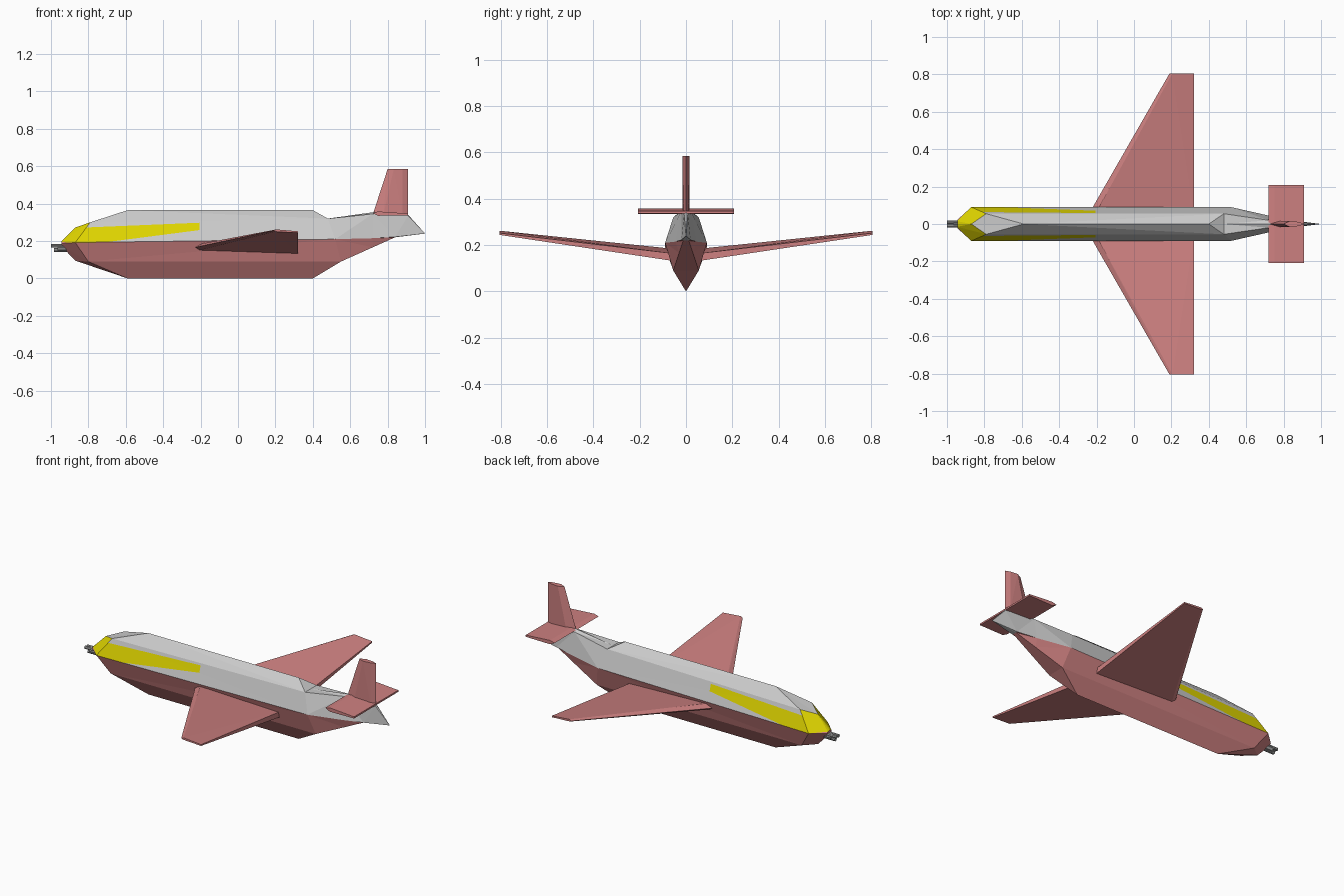
import bpy, bmesh
from math import pi
from mathutils import Vector, Matrix

cube = bpy.data.objects.get("Cube")
if cube:
    bpy.data.objects.remove(cube)


def material(name, rgb):
    m = bpy.data.materials.new(name)
    m.use_nodes = True
    m.diffuse_color = (*rgb, 1)
    m.node_tree.nodes["Principled BSDF"].inputs["Base Color"].default_value = (*rgb, 1)
    return m


GREY = material("light grey", (0.6, 0.6, 0.6))
RED = material("dusty red", (0.62, 0.22, 0.22))
YELLOW = material("yellow", (0.75, 0.67, 0.0))
METAL = material("gun metal", (0.38, 0.38, 0.38))


def loft(sections):
    """Skin a list of equal-length point rings, close the ends, merge repeats."""
    bm = bmesh.new()
    rings = [[bm.verts.new(p) for p in s] for s in sections]
    n = len(rings[0])
    for a, b in zip(rings, rings[1:]):
        for i in range(n):
            j = (i + 1) % n
            bm.faces.new((a[i], a[j], b[j], b[i]))
    bm.faces.new(rings[0])
    bm.faces.new(rings[-1])
    bmesh.ops.remove_doubles(bm, verts=bm.verts, dist=0.0005)
    bmesh.ops.triangulate(bm, faces=bm.faces)
    bmesh.ops.recalc_face_normals(bm, faces=bm.faces)
    return bm


def finish(bm, name, *mats):
    me = bpy.data.meshes.new(name)
    bm.to_mesh(me)
    bm.free()
    ob = bpy.data.objects.new(name, me)
    bpy.context.collection.objects.link(ob)
    for m in mats:
        me.materials.append(m)
    return ob


# Fuselage: each station lists spine, shoulder, waist, chine and keel
shoulder_f, shoulder_r = (-.79, .055, .30), (.48, .055, .32)
waist_f, waist_r = (-.87, .09, .192), (.52, .09, .21)
chine_f, chine_r = (-.80, .055, .09), (.55, .055, .09)
tip = (1, 0, .24)
stations = [
    [(-.945, 0, .197), (-.945, .015, .194), (-.945, .022, .187), (-.945, .015, .178), (-.945, 0, .174)],
    [(-.87, 0, .272), shoulder_f, waist_f, chine_f, (-.87, 0, .095)],
    [(-.59, 0, .365), shoulder_f, waist_f, chine_f, (-.59, 0, 0)],
    [(.40, 0, .365), shoulder_r, waist_r, chine_r, (.40, 0, 0)],
    [(.48, 0, .32), shoulder_r, waist_r, chine_r, (.55, 0, .09)],
    [(.73, 0, .355), (.72, .02, .345), (.72, .045, .215), (.72, .03, .166), (.72, 0, .166)],
    [(.91, 0, .34), (.91, .008, .335), (.84, .02, .222), (.84, .012, .22), (.84, 0, .22)],
    [tip] * 5,
]
rings = [s + [(x, -y, z) for x, y, z in s[3:0:-1]] for s in stations]
body = loft(rings)


# Yellow side band: cut along its edges, then colour by position
def line(x, a, b):
    return a[1] + (b[1] - a[1]) * (x - a[0]) / (b[0] - a[0])


band_top = ((-.87, .27), (-.2, .298))
band_low = ((-.72, .192), (-.21, .258))
band_end = -.205
cuts = [(Vector((a[0], 0, a[1])), Vector((a[1] - b[1], 0, b[0] - a[0])).normalized())
        for a, b in (band_top, band_low)]
cuts.append((Vector((band_end, 0, 0)), Vector((1, 0, 0))))
for co, no in cuts:
    bmesh.ops.bisect_plane(body, geom=body.verts[:] + body.edges[:] + body.faces[:],
                           plane_co=co, plane_no=no, dist=1e-5)
body.normal_update()
for f in body.faces:
    c = f.calc_center_median()
    if c.z < line(c.x, (-.87, .192), (.84, .22)):
        f.material_index = 1
    elif f.normal.x < -.45:
        f.material_index = 2
    elif c.x < band_end and line(c.x, *band_low) < c.z < line(c.x, *band_top):
        f.material_index = 2
finish(body, "fuselage", GREY, RED, YELLOW)

# Wings: a root profile and a tip profile, mirrored
root = [(-.235, .165), (-.20, .185), (.32, .165), (.32, .133), (-.21, .15)]
end = [(.19, .256), (.205, .262), (.32, .252), (.32, .244), (.20, .25)]
for side, name in ((1, "left_wing"), (-1, "right_wing")):
    finish(loft([[(x, side * .065, z) for x, z in root],
                 [(x, side * .805, z) for x, z in end]]), name, RED)

# Tailplane
profile = [(.72, .35), (.75, .358), (.91, .347), (.91, .337), (.75, .335)]
finish(loft([[(x, y, z) for x, z in profile] for y in (-.208, .208)]), "tailplane", RED)


# Tail fin with a leaf-shaped section
def leaf(front, z):
    mid = front + .3 * (.91 - front)
    half = [(mid, .016), (.88, .011)]
    return [(front, 0, z), *[(x, y, z) for x, y in half], (.91, 0, z),
            *[(x, -y, z) for x, y in half[::-1]]]


finish(loft([leaf(.72, .34), leaf(.80, .585)]), "tail_fin", RED)

# Nose gun: a cluster of barrels on a short mount
guns = [("gun_mount", -.965, 0, .165, .02), ("left_barrel", -1, .01, .175, .009),
        ("right_barrel", -1, -.01, .175, .009), ("lower_barrel", -.985, 0, .152, .01)]
for name, front, y, z, radius in guns:
    bm = bmesh.new()
    length = -.91 - front
    bmesh.ops.create_cone(bm, cap_ends=True, segments=8, radius1=radius, radius2=radius,
                          depth=length, matrix=Matrix.Translation((front + length / 2, y, z))
                          @ Matrix.Rotation(pi / 2, 4, 'Y'))
    finish(bm, name, METAL)
